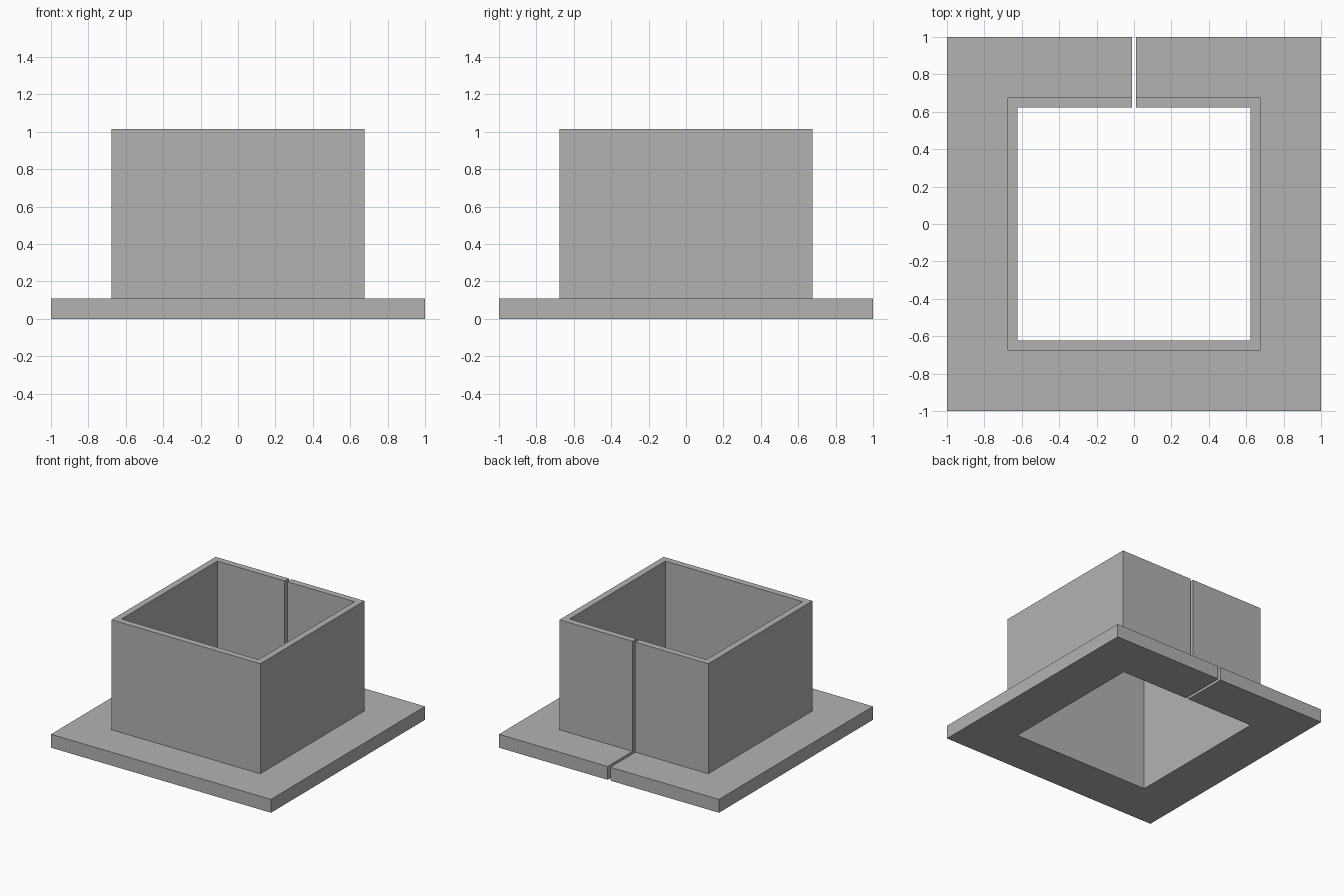
import bpy
import bmesh

if "Cube" in bpy.data.objects:
    bpy.data.objects.remove(bpy.data.objects["Cube"], do_unlink=True)

INNER, OUTER, EDGE = 0.623, 0.676, 1.0   # half widths of opening, sleeve, flange
FLANGE_TOP, SLEEVE_TOP = 0.11, 1.014
GAP = 0.012                              # half width of the slit at the back

# L-shaped wall section: (half width, height)
section = [(INNER, 0), (EDGE, 0), (EDGE, FLANGE_TOP),
           (OUTER, FLANGE_TOP), (OUTER, SLEEVE_TOP), (INNER, SLEEVE_TOP)]

# Square path with mitred corners, open at the slit
path = [lambda r: (GAP, r), lambda r: (r, r), lambda r: (r, -r),
        lambda r: (-r, -r), lambda r: (-r, r), lambda r: (-GAP, r)]

# Sweep the section along the path and cap both slit faces
bm = bmesh.new()
rings = [[bm.verts.new((*place(r), z)) for r, z in section] for place in path]
for a, b in zip(rings, rings[1:]):
    for i in range(len(section)):
        j = (i + 1) % len(section)
        bm.faces.new((a[i], a[j], b[j], b[i]))
bm.faces.new(rings[0])
bm.faces.new(rings[-1])
bmesh.ops.recalc_face_normals(bm, faces=bm.faces[:])

mesh = bpy.data.meshes.new("flanged_square_sleeve")
bm.to_mesh(mesh)
bm.free()
sleeve = bpy.data.objects.new("flanged_square_sleeve", mesh)
bpy.context.collection.objects.link(sleeve)

# Plain grey material
grey = bpy.data.materials.new("plain_grey")
grey.use_nodes = True
colour = (0.45, 0.45, 0.45, 1)
grey.diffuse_color = colour
for node in grey.node_tree.nodes:
    if node.type == "BSDF_PRINCIPLED":
        node.inputs["Base Color"].default_value = colour
mesh.materials.append(grey)
